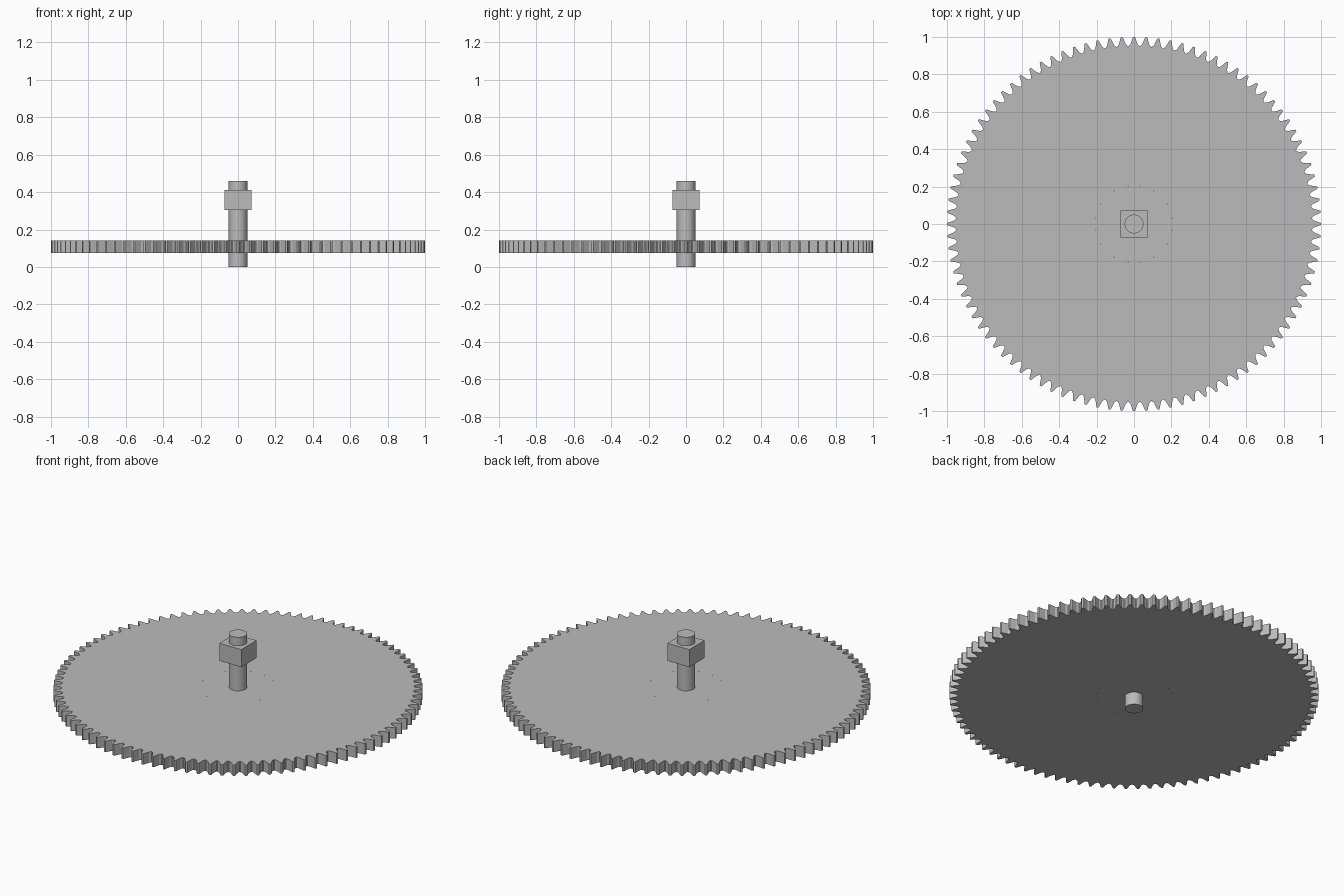
import bpy, bmesh
from math import pi, cos, sin

TEETH = 96
PLATE_Z, PLATE_TOP = 0.075, 0.14
HUB_R = 0.207

cube = bpy.data.objects.get("Cube")
if cube:
    bpy.data.objects.remove(cube, do_unlink=True)

grey = bpy.data.materials.new("plain grey")
grey.use_nodes = True
grey.diffuse_color = (0.5, 0.5, 0.5, 1)
grey.node_tree.nodes["Principled BSDF"].inputs["Base Color"].default_value = (0.5, 0.5, 0.5, 1)


def finish(obj, name, smooth=False):
    obj.name = name
    obj.data.materials.append(grey)
    if smooth:
        bpy.ops.object.select_all(action="DESELECT")
        obj.select_set(True)
        bpy.context.view_layer.objects.active = obj
        bpy.ops.object.shade_smooth_by_angle(angle=pi / 6)
    return obj


def cylinder(name, radius, z0, z1, sides=48):
    bpy.ops.mesh.primitive_cylinder_add(vertices=sides, radius=radius, depth=z1 - z0,
                                        location=(0, 0, (z0 + z1) / 2))
    return finish(bpy.context.object, name, True)


# Toothed plate: one tooth profile (pitch fraction, radius) swept around the rim
tooth = [(-0.46, 0.952), (-0.3, 0.962), (-0.14, 0.99), (-0.08, 1.0),
         (0.08, 1.0), (0.14, 0.99), (0.3, 0.962), (0.46, 0.952)]
step = 2 * pi / TEETH
bm = bmesh.new()
outer, inner = [], []
for i in range(TEETH):
    for frac, r in tooth:
        a = (i + frac) * step
        outer.append(bm.verts.new((r * cos(a), r * sin(a), PLATE_Z)))
        inner.append(bm.verts.new((HUB_R * cos(a), HUB_R * sin(a), PLATE_Z)))
n = len(outer)
for i in range(n):
    j = (i + 1) % n
    bm.faces.new((inner[i], outer[i], outer[j], inner[j]))
top = bmesh.ops.extrude_face_region(bm, geom=bm.faces[:])["geom"]
bmesh.ops.translate(bm, vec=(0, 0, PLATE_TOP - PLATE_Z),
                    verts=[g for g in top if isinstance(g, bmesh.types.BMVert)])
bmesh.ops.recalc_face_normals(bm, faces=bm.faces[:])
mesh = bpy.data.meshes.new("gear_plate")
bm.to_mesh(mesh)
bm.free()
plate = bpy.data.objects.new("gear_plate", mesh)
bpy.context.collection.objects.link(plate)
finish(plate, "gear_plate")

# Hub disc flush with the plate, and the axle through it
cylinder("hub_disc", HUB_R, PLATE_Z, PLATE_TOP, 64)
cylinder("axle", 0.05, 0, 0.46)

# Square block near the top of the axle
bpy.ops.mesh.primitive_cube_add(size=1, location=(0, 0, 0.3575))
block = bpy.context.object
block.scale = (0.144, 0.144, 0.105)
finish(block, "square_block")
